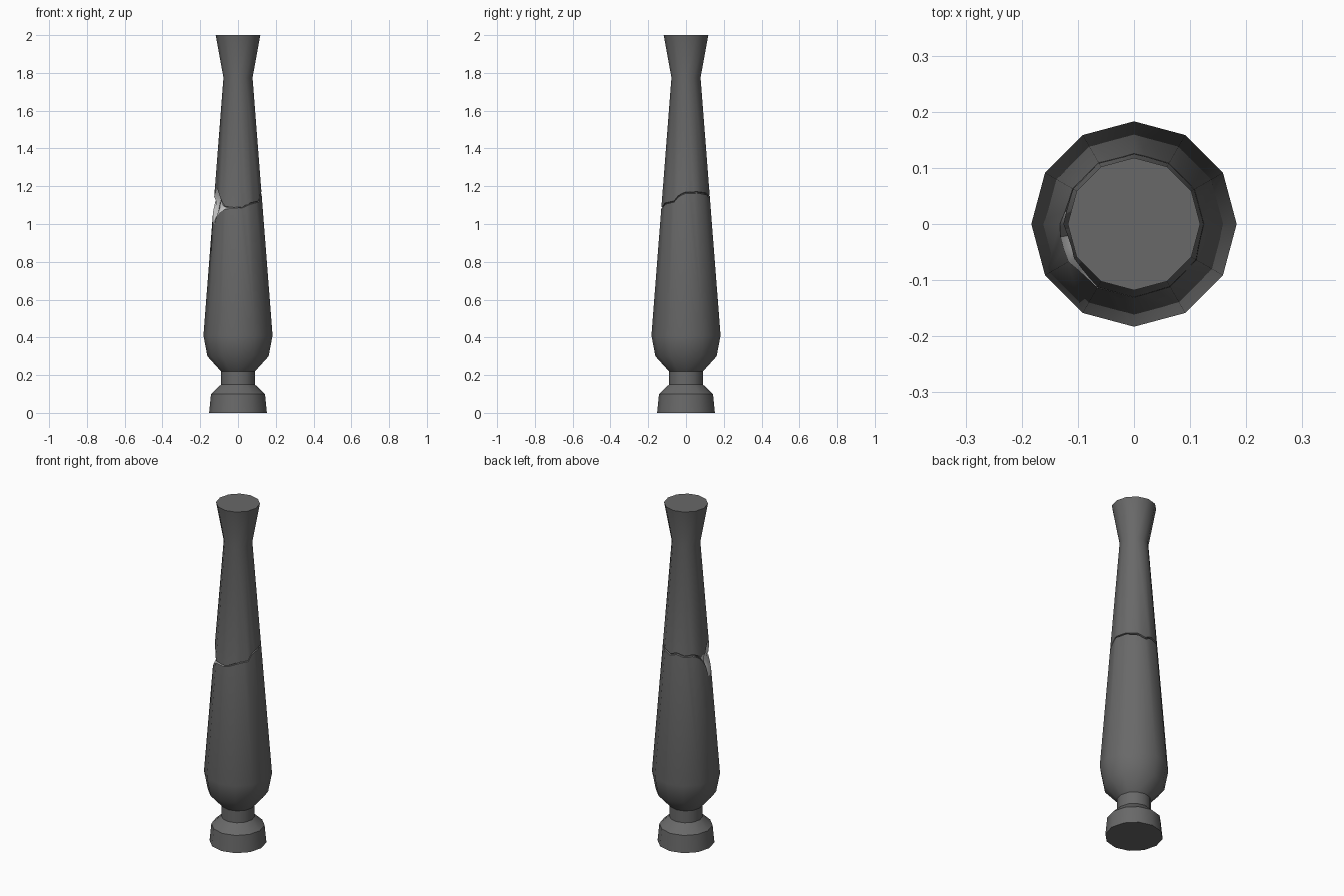
import bpy, bmesh, math, random

if "Cube" in bpy.data.objects:
    bpy.data.objects.remove(bpy.data.objects["Cube"])

random.seed(4)
SIDES, FINE = 12, 36
LOWER = [(0.153, 0), (0.143, 0.10), (0.09, 0.15), (0.09, 0.22), (0.162, 0.30), (0.183, 0.41)]
UPPER = [(0.077, 1.775), (0.118, 2.0)]

# crack course round the shaft: angle -> height of the lower and upper lip
CRACK = [(0, 1.162, 1.170), (30, 1.163, 1.171), (60, 1.155, 1.165), (80, 1.14, 1.15),
         (100, 1.155, 1.165), (125, 1.14, 1.15), (145, 1.148, 1.158), (165, 1.12, 1.135),
         (178, 1.08, 1.14), (188, 1.00, 1.17), (200, 1.00, 1.19), (210, 1.03, 1.18),
         (220, 1.06, 1.14), (230, 1.07, 1.11), (240, 1.08, 1.093), (260, 1.082, 1.088),
         (280, 1.085, 1.091), (300, 1.104, 1.112), (318, 1.112, 1.118), (332, 1.116, 1.123),
         (342, 1.148, 1.156), (360, 1.162, 1.170)]


def lips(deg):
    for a, b in zip(CRACK, CRACK[1:]):
        if a[0] <= deg <= b[0]:
            t = (deg - a[0]) / (b[0] - a[0])
            return [a[i] + t * (b[i] - a[i]) for i in (1, 2)]


def shaft_point(deg, z, inset=0.0):
    (r0, z0), (r1, z1) = LOWER[-1], UPPER[0]
    r = r0 + (r1 - r0) * (z - z0) / (z1 - z0)
    r *= math.cos(math.pi / 12) / math.cos(math.radians(deg % 30 - 15))
    r -= inset
    a = math.radians(deg)
    return r * math.cos(a), r * math.sin(a), z


def material(name, v):
    m = bpy.data.materials.new(name)
    m.diffuse_color = (v, v, v, 1)
    m.use_nodes = True
    m.node_tree.nodes["Principled BSDF"].inputs["Base Color"].default_value = m.diffuse_color
    return m


bm = bmesh.new()


def ring(r, z):
    return [bm.verts.new((r * math.cos(math.tau * i / SIDES), r * math.sin(math.tau * i / SIDES), z))
            for i in range(SIDES)]


def bridge(a, b):
    n = len(a)
    return [bm.faces.new((a[i], a[(i + 1) % n], b[(i + 1) % n], b[i])) for i in range(n)]


# turned foot, neck and belly, and the flared head
low = [ring(*p) for p in LOWER]
top = [ring(*p) for p in UPPER]
for rings in (low, top):
    for a, b in zip(rings, rings[1:]):
        bridge(a, b)
bm.faces.new(low[0][::-1])
bm.faces.new(top[-1])

# broken lips and the rough recess between them
rows = [[] for _ in range(4)]
for i in range(FINE):
    deg = i * 360 / FINE
    lo, hi = lips(deg)
    gap = hi - lo
    for k, row in enumerate(rows):
        z = lo + gap * k / 3
        inset = 0.0
        if k in (1, 2):
            inset = 0.007 + min(gap, 0.15) * 0.10 + random.uniform(-1, 1) * min(gap * 0.06, 0.006)
            z += random.uniform(-0.1, 0.1) * gap
        row.append(bm.verts.new(shaft_point(deg, z, inset)))
recess = []
for a, b in zip(rows, rows[1:]):
    recess += bridge(a, b)

# flat shaft sides joining the turned parts to the lips
K = FINE // SIDES
for i in range(SIDES):
    j = (i + 1) % SIDES
    span = [(i * K + k) % FINE for k in range(K + 1)]
    bm.faces.new([low[-1][i], low[-1][j]] + [rows[0][s] for s in reversed(span)])
    bm.faces.new([rows[3][s] for s in span] + [top[0][j], top[0][i]])

# pale stone inside the chip only
for f in recess:
    c = f.calc_center_median()
    if 170 < math.degrees(math.atan2(c.y, c.x)) % 360 < 272:
        f.material_index = 1
chipped = [f for f in recess]
bmesh.ops.triangulate(bm, faces=chipped)
bmesh.ops.recalc_face_normals(bm, faces=bm.faces)

mesh = bpy.data.meshes.new("cracked_baluster")
bm.to_mesh(mesh)
bm.free()
mesh.materials.append(material("dark_stone", 0.14))
mesh.materials.append(material("pale_broken_stone", 0.6))
baluster = bpy.data.objects.new("cracked_baluster", mesh)
bpy.context.collection.objects.link(baluster)
bpy.context.view_layer.objects.active = baluster
baluster.select_set(True)
bpy.ops.object.shade_smooth_by_angle(angle=math.radians(32))
